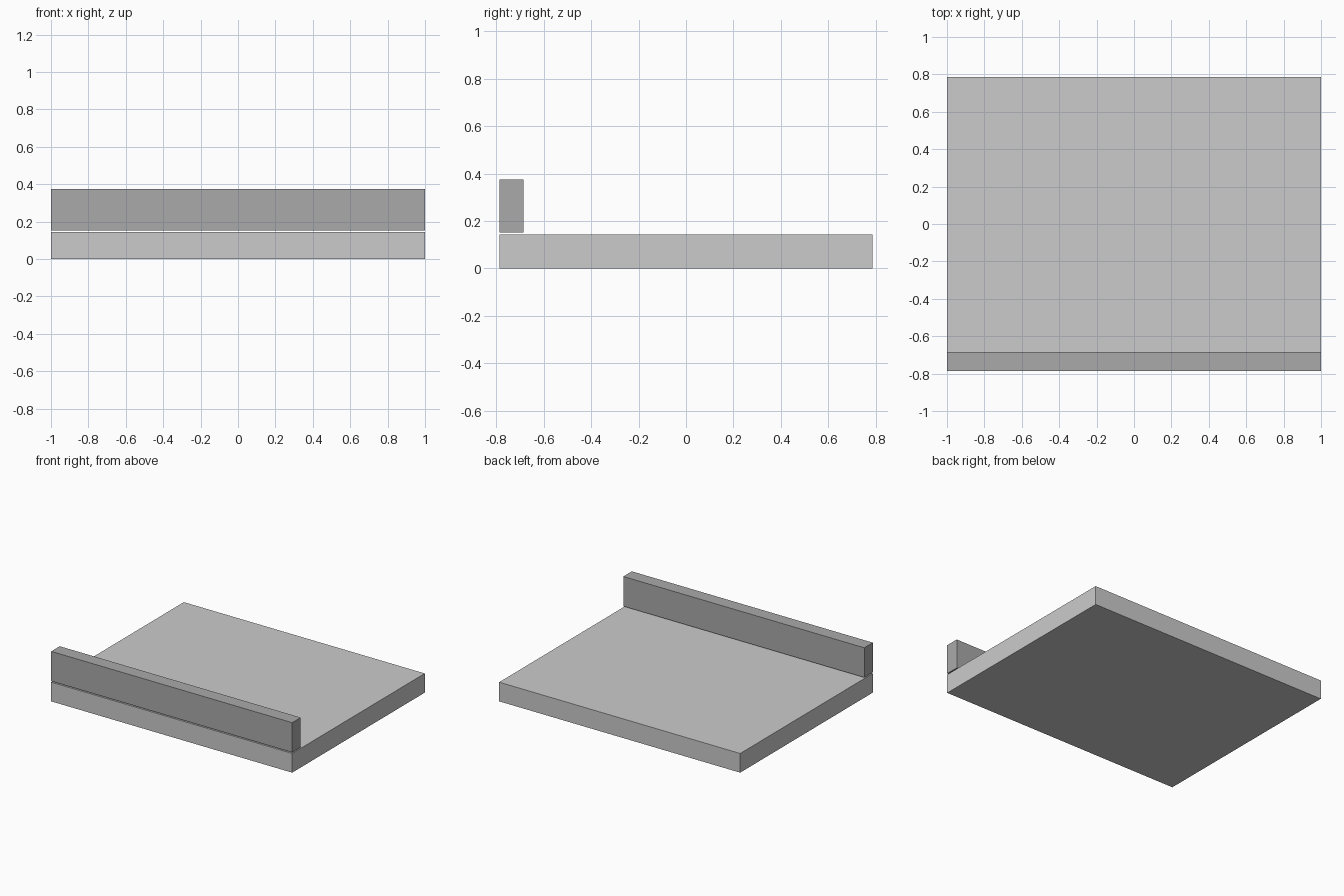
import bpy

if "Cube" in bpy.data.objects:
    bpy.data.objects.remove(bpy.data.objects["Cube"])


def box(name, lo, hi):
    """Axis-aligned box between two opposite corners."""
    centre = [(a + b) / 2 for a, b in zip(lo, hi)]
    bpy.ops.mesh.primitive_cube_add(size=1, location=centre)
    obj = bpy.context.object
    obj.name = name
    obj.scale = [b - a for a, b in zip(lo, hi)]
    bpy.ops.object.transform_apply(location=False, rotation=False, scale=True)
    return obj


HALF_DEPTH = 0.786

# Flat base slab
box("base_slab", (-1, -HALF_DEPTH, 0), (1, HALF_DEPTH, 0.144))

# Raised rail along the front edge, separated from the slab by a thin gap
rail = box("front_rail", (-1, -HALF_DEPTH, 0.152), (1, -0.685, 0.375))

# Darker grey for the rail
dark = bpy.data.materials.new("dark_grey")
dark.diffuse_color = (0.4, 0.4, 0.4, 1)
dark.use_nodes = True
dark.node_tree.nodes["Principled BSDF"].inputs["Base Color"].default_value = dark.diffuse_color
rail.data.materials.append(dark)
